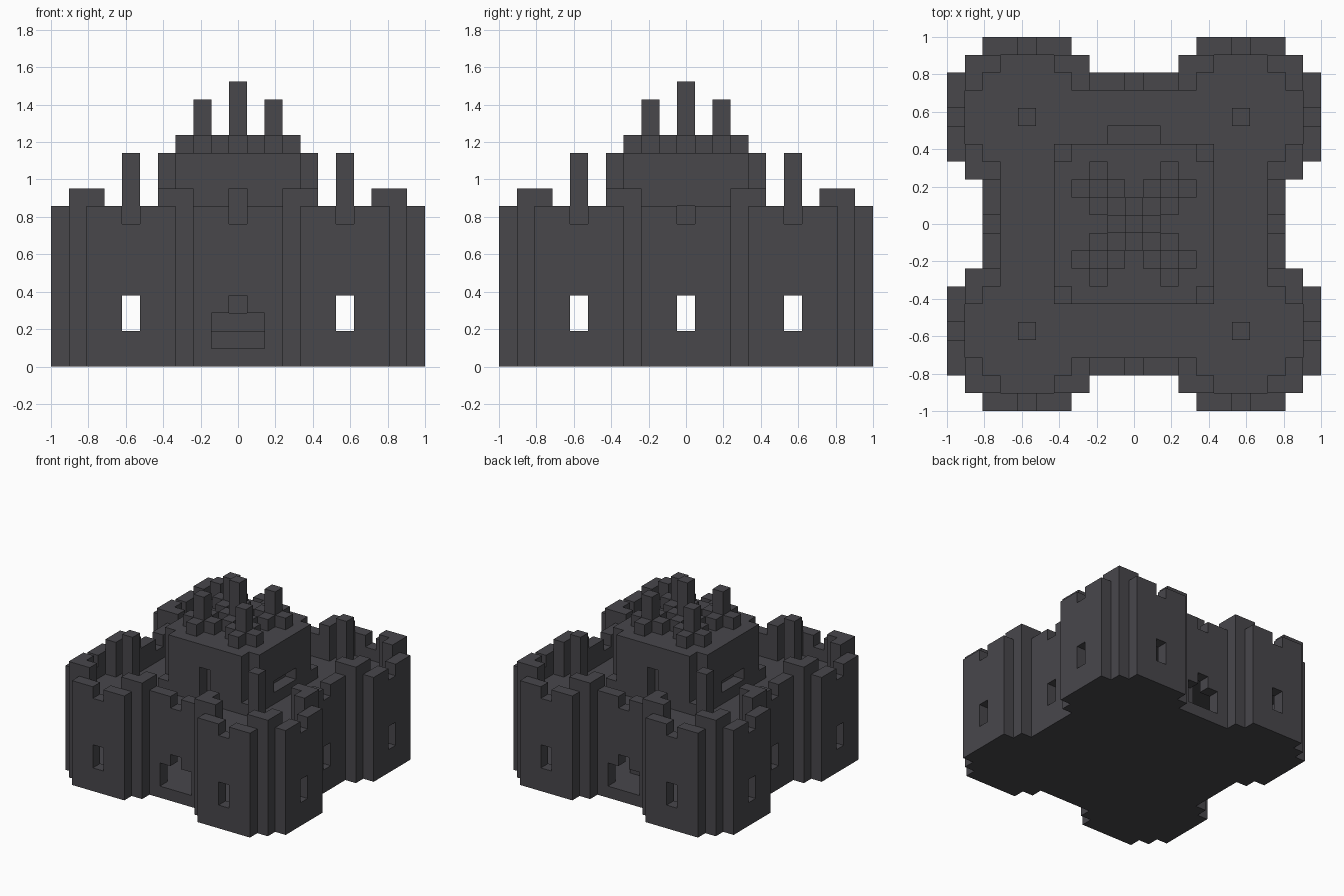
import bpy, bmesh

if "Cube" in bpy.data.objects:
    bpy.data.objects.remove(bpy.data.objects["Cube"])

N = 21                 # blocks along each side
S = 2.0 / N            # block size
MID = N // 2

stone = bpy.data.materials.new("dark_stone")
stone.diffuse_color = (0.065, 0.063, 0.071, 1)
stone.use_nodes = True
stone.node_tree.nodes["Principled BSDF"].inputs["Base Color"].default_value = stone.diffuse_color

TOWERS = [(x, y) for x in (4, 16) for y in (4, 16)]


def in_plan(x, y):
    """Footprint: square curtain wall plus four round corner towers."""
    if 2 <= x <= 18 and 2 <= y <= 18:
        return True
    return any((x - a) ** 2 + (y - b) ** 2 <= 20 for a, b in TOWERS)


def on_rim(x, y):
    return any(not in_plan(x + a, y + b) for a in (-1, 0, 1) for b in (-1, 0, 1))


def box(x0, x1, y0, y1, z0, z1):
    """Set of blocks, all limits inclusive."""
    return {(x, y, z) for x in range(x0, x1 + 1)
            for y in range(y0, y1 + 1) for z in range(z0, z1 + 1)}


plan = [(x, y) for x in range(N) for y in range(N) if in_plan(x, y)]

# outer walls with raised tower corners and notched parapets
walls = set()
for x, y in plan:
    if not on_rim(x, y):
        continue
    top = 9
    for a, b in TOWERS:
        if sorted((abs(x - a), abs(y - b))) in ([3, 3], [2, 3]):
            top = 10
    if x in (4, 10, 16) and y in (0, 2, 18, 20) or y in (4, 10, 16) and x in (0, 2, 18, 20):
        top = 8
    walls |= box(x, x, y, y, 1, top - 1)

# windows in the towers and the side walls
for c in (4, 16):
    for e in (0, 20):
        walls -= box(c, c, e, e, 2, 3) | box(e, e, c, c, 2, 3)
for e in (2, 18):
    walls -= box(e, e, MID, MID, 2, 3)
    # arched doors front and back
    walls -= box(9, 11, e, e, 1, 2) | box(MID, MID, e, e, 3, 3)

# ground floor and roof terrace with stair opening
floor = {(x, y, 0) for x, y in plan}
terrace = {(x, y, 6) for x, y in plan if not on_rim(x, y)} - box(9, 11, 15, 15, 6, 6)

# stairs up to the terrace
stairs = set()
for k in range(5):
    stairs |= box(9, 11, 11 + k, 11 + k, 1, 1 + k)

# keep with cut corners, doorways and wide side windows
keep = box(6, 14, 6, 14, 7, 11)
for cx in (6, 14):
    for cy in (6, 14):
        keep -= box(cx, cx, cy, cy, 8, 11)
for e in (6, 14):
    keep -= box(MID, MID, e, e, 7, 9)
    keep -= box(e, e, 9, 11, 8, 8)

# keep spires, each on a cross-shaped foot
spires = set()
for x, y, top in [(8, 8, 14), (8, 12, 14), (12, 8, 14), (12, 12, 14), (10, 10, 15)]:
    spires |= box(x - 1, x + 1, y, y, 12, 12) | box(x, x, y - 1, y + 1, 12, 12)
    spires |= box(x, x, y, y, 12, top)

# posts in the middle of the towers
posts = set()
for x, y in TOWERS:
    posts |= box(x, x, y, y, 7, 11)

parts = {"outer_walls": walls, "ground_floor": floor, "roof_terrace": terrace,
         "stairs": stairs, "keep": keep, "keep_spires": spires, "tower_posts": posts}
solid = set().union(*parts.values())


def build(name, cells):
    """Mesh the exposed block sides, then merge flat areas."""
    bm = bmesh.new()
    cache = {}

    def vert(p):
        if p not in cache:
            cache[p] = bm.verts.new(((p[0] - N / 2) * S, (p[1] - N / 2) * S, p[2] * S))
        return cache[p]

    for c in sorted(cells):
        for ax in range(3):
            u, v = (ax + 1) % 3, (ax + 2) % 3
            for side in (0, 1):
                n = list(c)
                n[ax] += 2 * side - 1
                if tuple(n) in solid:
                    continue
                loop = []
                for a, b in ((0, 0), (1, 0), (1, 1), (0, 1)):
                    p = list(c)
                    p[ax] += side
                    p[u] += a
                    p[v] += b
                    loop.append(vert(tuple(p)))
                bm.faces.new(loop if side else loop[::-1])
    bmesh.ops.dissolve_limit(bm, angle_limit=0.01, verts=bm.verts[:], edges=bm.edges[:])
    me = bpy.data.meshes.new(name)
    bm.to_mesh(me)
    bm.free()
    me.materials.append(stone)
    bpy.context.collection.objects.link(bpy.data.objects.new(name, me))


for part, cells in parts.items():
    build(part, cells)
